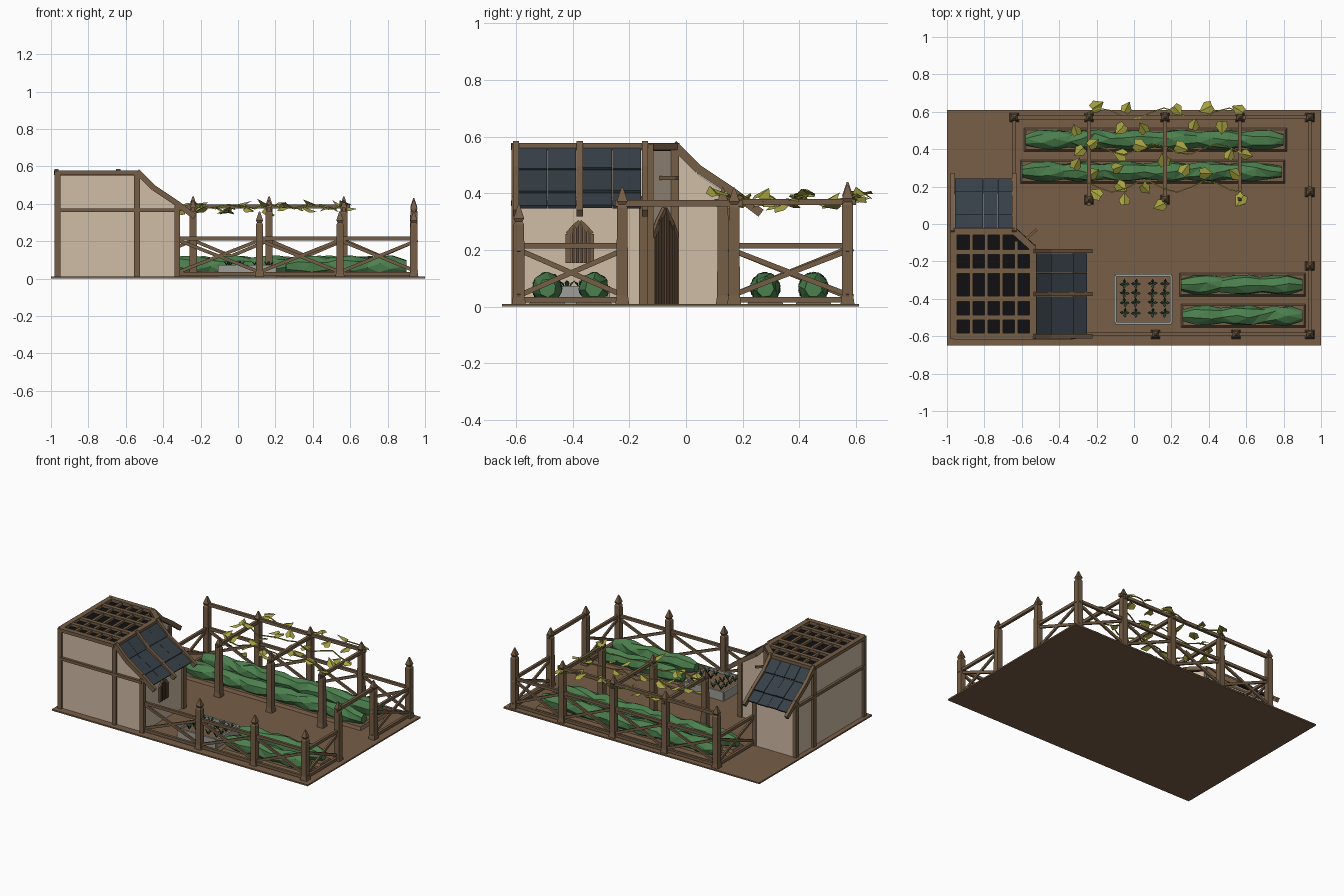
import bpy, bmesh, math, random
from mathutils import Vector as V

if "Cube" in bpy.data.objects:
    bpy.data.objects.remove(bpy.data.objects["Cube"])
random.seed(4)

def mat(name, r, g, b):
    m = bpy.data.materials.new(name)
    m.diffuse_color = [((c / 255 + 0.055) / 1.055) ** 2.4 for c in (r, g, b)] + [1]
    m.use_nodes = True
    m.node_tree.nodes["Principled BSDF"].inputs["Base Color"].default_value = m.diffuse_color
    return m

EARTH = mat("earth brown", 120, 94, 71)
WOOD = mat("timber brown", 117, 94, 70)
DARKWOOD = mat("dark timber", 92, 72, 54)
WALL = mat("plaster beige", 208, 188, 166)
SLATE = mat("slate blue grey", 55, 64, 72)
BLACK = mat("roof black", 16, 16, 18)
LEAF = mat("hedge green", 76, 128, 78)
SPROUT = mat("sprout green", 42, 82, 58)
VINE = mat("vine yellow green", 166, 162, 66)
STONE = mat("planter grey", 158, 158, 152)

def finish(name, bm, m):
    bmesh.ops.recalc_face_normals(bm, faces=bm.faces)
    me = bpy.data.meshes.new(name)
    bm.to_mesh(me)
    bm.free()
    me.materials.append(m)
    ob = bpy.data.objects.new(name, me)
    bpy.context.collection.objects.link(ob)
    return ob

def loft(bm, rings):
    """Skin equal-length rings of points and cap both ends."""
    rs = [[bm.verts.new(p) for p in r] for r in rings]
    n = len(rs[0])
    for a, b in zip(rs, rs[1:]):
        for i in range(n):
            bm.faces.new((a[i], a[(i + 1) % n], b[(i + 1) % n], b[i]))
    bm.faces.new(rs[0][::-1])
    bm.faces.new(rs[-1])

def prism(bm, pts, offset):
    loft(bm, [pts, [V(p) + V(offset) for p in pts]])

def beam(bm, a, b, w=0.02, h=0.02):
    a, b = V(a), V(b)
    d = (b - a).normalized()
    side = d.cross(V((0, 0, 1)))
    side = side.normalized() if side.length > 1e-4 else V((1, 0, 0))
    up = side.cross(d)
    c = [side * (w / 2 * i) + up * (h / 2 * j) for i, j in ((-1, -1), (1, -1), (1, 1), (-1, 1))]
    loft(bm, [[a + p for p in c], [b + p for p in c]])

def beams(name, segs, m=WOOD, w=0.02, h=0.02):
    bm = bmesh.new()
    for a, b in segs:
        beam(bm, a, b, w, h)
    return finish(name, bm, m)

def box(name, x0, x1, y0, y1, z0, z1, m, taper=0):
    bm = bmesh.new()
    ring = lambda t, z: [(x0 + t, y0 + t, z), (x1 - t, y0 + t, z), (x1 - t, y1 - t, z), (x0 + t, y1 - t, z)]
    loft(bm, [ring(0, z0), ring(taper, z1)])
    return finish(name, bm, m)

# Ground
box("ground", -1, 1, -0.65, 0.61, 0, 0.01, EARTH)

# House: tall core with a cut corner, plus two low wings under the slopes
core = [(-0.965, -0.60), (-0.54, -0.60), (-0.54, -0.13), (-0.64, -0.04), (-0.965, -0.04)]
slope = [(0, 0.575), (0.09, 0.485), (0.21, 0.405), (0.31, 0.33)]
bm = bmesh.new()
prism(bm, [(x, y, 0.005) for x, y in core], (0, 0, 0.545))
wing = [(-0.01, 0.005), (-0.01, 0.55)] + [(d, z - 0.02) for d, z in slope[:3]] + [(0.21, 0.005)]
prism(bm, [(-0.535 + d, -0.60, z) for d, z in wing], (0, 0.455, 0))
prism(bm, [(-0.965, -0.045 + d, z) for d, z in wing], (0.32, 0, 0))
finish("house_walls", bm, WALL)

# Flat roof: black plate under a timber grid
bm = bmesh.new()
prism(bm, [(x, y, 0.55) for x, y in core], (0, 0, 0.006))
finish("roof_plate", bm, BLACK)
grid = [((x, -0.60, 0.564), (x, -0.04 if x < -0.65 else -0.09, 0.564)) for x in (-0.87, -0.79, -0.71, -0.63)]
beams("roof_grid_thin", grid, WOOD, 0.018, 0.016)
grid = [((-0.965, y, 0.568), (-0.54, y, 0.568)) for y in (-0.15, -0.25, -0.40, -0.50)]
beams("roof_grid_wide", grid, WOOD, 0.028, 0.018)
rim = list(zip(core, core[1:] + core[:1]))
beams("roof_rim", [((*a, 0.566), (*b, 0.566)) for a, b in rim], WOOD, 0.035, 0.024)

# Timber framing on the walls
corners = core + [(-0.325, -0.60), (-0.325, -0.15), (-0.965, 0.155), (-0.65, 0.155)]
bm = bmesh.new()
for i, (x, y) in enumerate(corners):
    beam(bm, (x, y, 0), (x, y, 0.575 if i < 5 else 0.39), 0.03, 0.03)
Z = 0.365
for a, b in (((-0.965, -0.605), (-0.325, -0.605)), ((-0.97, -0.6), (-0.97, 0.155)), ((-0.965, 0.155), (-0.65, 0.155)),
             ((-0.322, -0.6), (-0.322, -0.15)), ((-0.54, -0.13), (-0.64, -0.04))):
    beam(bm, (*a, Z), (*b, Z), 0.024, 0.02)
beam(bm, (-0.61, -0.11, 0.455), (-0.52, -0.03, 0.455), 0.014, 0.014)
finish("house_frame", bm, WOOD)

# Sloped roofs: rafters and slates following the bent slope
to_front = lambda d, z, t: (-0.54 + d, t, z)
to_back = lambda d, z, t: (t, -0.045 + d, z)
for name, f, rafters, cols in (
        ("side", to_front, (-0.60, -0.375, -0.145), ((-0.59, -0.49), (-0.488, -0.388), (-0.363, -0.262), (-0.26, -0.158))),
        ("back", to_back, (-0.97, -0.64), [(-0.958 + 0.077 * i, -0.883 + 0.077 * i) for i in range(4)])):
    beams(name + "_rafters", [(f(*p, t), f(*q, t)) for t in rafters for p, q in zip(slope, slope[1:])], WOOD, 0.022, 0.03)
    bm = bmesh.new()
    for t0, t1 in cols:
        for (d0, z0), (d1, z1) in zip(slope, slope[1:2] + [slope[2], (0.28, 0.352)]):
            j, t = random.uniform(0, 0.005), (t0 + t1) / 2
            beam(bm, f(d0, z0 - 0.008, t), f(d1 + 0.005, z1 - 0.002 + j, t), t1 - t0, 0.012)
    finish(name + "_slates", bm, SLATE)

# Pointed door and window made of slats
def pointed(name, origin, u, width, height, slats):
    o, u = V(origin), V(u).normalized()
    n = u.cross(V((0, 0, 1)))
    up = lambda s: V((0, 0, height * (0.7 + 0.3 * (1 - abs(s)) ** 0.8)))
    bm = bmesh.new()
    for i in range(slats):
        s0, s1 = (2 * i / slats - 1) * 0.97, (2 * (i + 1) / slats - 1) * 0.97
        p, q = o + u * (s0 * width / 2), o + u * (s1 * width / 2 - 0.002)
        prism(bm, [p, q, q + up(s1), p + up(s0)], n * (0.012 + 0.006 * (i % 2)))
    finish(name + "_slats", bm, DARKWOOD)
    bm = bmesh.new()
    pts = [o + u * (s * width / 2) + n * 0.01 + k * up(s) for s, k in ((-1, 0), (-1, 1), (-0.5, 1), (0, 1), (0.5, 1), (1, 1), (1, 0))]
    for a, b in zip(pts, pts[1:]):
        beam(bm, a, b, 0.014, 0.016)
    finish(name + "_frame", bm, WOOD)

pointed("door", (-0.588, -0.083, 0.01), (-0.74, 0.67, 0), 0.125, 0.335, 6)
pointed("window", (-0.33, -0.375, 0.155), (0, 1, 0), 0.085, 0.145, 6)

# Posts with a notched neck and pointed tip
back_x = (-0.64, -0.24, 0.166, 0.566)
posts = [(0.115, -0.59, 0.36), (0.545, -0.59, 0.36), (0.94, -0.59, 0.36), (0.94, -0.225, 0.42), (0.94, 0.17, 0.42), (0.94, 0.57, 0.43)]
posts += [(x, 0.57, 0.44) for x in back_x] + [(x, 0.13, 0.42) for x in back_x[1:]]
bm = bmesh.new()
for x, y, h in posts:
    prof = [(0.026, 0), (0.02, 0.04), (0.019, h - 0.07), (0.013, h - 0.06), (0.019, h - 0.048), (0.003, h)]
    loft(bm, [[(x + i * r, y + j * r, z) for i, j in ((-1, -1), (1, -1), (1, 1), (-1, 1))] for r, z in prof])
finish("posts", bm, WOOD)

# Fence panels: two rails and a cross brace
runs = [((-0.32, -0.59), (0.115, -0.59)), ((0.115, -0.59), (0.545, -0.59)), ((0.545, -0.59), (0.96, -0.59)),
        ((0.94, -0.60), (0.94, -0.21)), ((0.94, 0.15), (0.94, 0.59)), ((-0.64, 0.15), (-0.64, 0.57))]
runs += [((a, 0.57), (b, 0.57)) for a, b in zip(back_x, back_x[1:] + (0.96,))]
rails, braces = [], []
for a, b in runs:
    rails += [((*a, z), (*b, z)) for z in (0.025, 0.215)]
    braces += [((*a, 0.035), (*b, 0.205)), ((*a, 0.205), (*b, 0.035))]
beams("fence_rails", rails, WOOD, 0.018, 0.02)
beams("fence_braces", braces, WOOD, 0.012, 0.018)

# Gate lintel and pergola beams
beams("gate_lintel", [((0.94, -0.25, 0.365), (0.94, 0.20, 0.365))], WOOD, 0.02, 0.022)
beams("pergola_beams", [((x, 0.10, 0.37), (x, 0.60, 0.37)) for x in back_x[1:]]
      + [((-0.66, 0.57, 0.385), (0.60, 0.57, 0.385))], WOOD, 0.02, 0.022)

# Vine stems and folded leaves
spots = [(-.20, .63), (-.04, .62), (.23, .61), (.39, .62), (.56, .61), (-.31, .50), (-.07, .51), (.05, .51), (.32, .53), (.47, .52),
         (-.22, .43), (-.29, .39), (-.07, .37), (.03, .42), (.16, .34), (.25, .41), (.51, .37), (.60, .37), (-.31, .32), (-.22, .27),
         (-.09, .30), (.27, .29), (.38, .27), (.54, .27), (-.20, .16), (-.07, .20), (-.05, .13), (.06, .19), (.14, .10), (.57, .13)]
bm = bmesh.new()
for x, y in spots:
    c = V((x, y, random.uniform(0.36, 0.41)))
    a, tilt, s = random.uniform(0, 6.28), random.uniform(-0.5, 0.5), random.uniform(0.034, 0.044)
    u, v = V((math.cos(a), math.sin(a), tilt)), V((-math.sin(a), math.cos(a), 0.2))
    tip = [bm.verts.new(c + u * (i * s) + v * (j * s) - V((0, 0, abs(j) * 0.015)))
           for i, j in ((-0.7, 0), (-0.8, 0.6), (0, 0.85), (1.1, 0), (0, -0.85), (-0.8, -0.6))]
    bm.faces.new((tip[0], tip[1], tip[2], tip[3]))
    bm.faces.new((tip[0], tip[3], tip[4], tip[5]))
finish("vine_leaves", bm, VINE)
stems = []
for y, ph in ((0.59, 0), (0.40, 1), (0.20, 2)):
    pts = [(-0.26 + 0.07 * i, y + 0.03 * math.sin(i * 1.3 + ph), 0.385 + 0.012 * math.sin(i * 2 + ph)) for i in range(13)]
    stems += list(zip(pts, pts[1:]))
beams("vine_stems", stems, VINE, 0.006, 0.006)

# Hedge rows on low soil mounds
def hedge(name, x0, x1, y):
    box(name + "_soil", x0 - 0.01, x1 + 0.02, y - 0.065, y + 0.065, 0.005, 0.03, EARTH, 0.012)
    n = round((x1 - x0) / 0.075)
    rings = []
    for i in range(n + 1):
        r = 0.6 if i in (0, n) else (0.8, 1, 1.05)[i % 3]
        x = x0 + (x1 - x0) * i / n
        tw = random.uniform(0, 0.9)
        rings.append([(x + (random.uniform(-0.015, 0.015) if 0 < i < n else 0), y + 0.052 * r * math.cos(tw + k * math.tau / 7),
                       0.066 + 0.055 * r * math.sin(tw + k * math.tau / 7)) for k in range(7)])
    bm = bmesh.new()
    loft(bm, rings)
    bmesh.ops.triangulate(bm, faces=bm.faces)
    finish(name, bm, LEAF)

hedge("hedge_back", -0.58, 0.80, 0.45)
hedge("hedge_middle", -0.60, 0.79, 0.28)
hedge("hedge_front_inner", 0.25, 0.90, -0.325)
hedge("hedge_front_outer", 0.26, 0.90, -0.49)

# Stone planter with rows of star sprouts
ring = [(-0.1, -0.53), (0.2, -0.53), (0.2, -0.275), (-0.1, -0.275)]
beams("planter_walls", [((*a, 0.038), (*b, 0.038)) for a, b in zip(ring, ring[1:] + ring[:1])], STONE, 0.014, 0.07)
box("planter_soil", -0.1, 0.2, -0.53, -0.275, 0.005, 0.055, EARTH)
bm = bmesh.new()
for x in (-0.05, 0.01, 0.10, 0.165):
    for y in (-0.32, -0.37, -0.42, -0.475):
        for k in range(4):
            a = k * math.pi / 2 + random.uniform(-0.2, 0.2)
            d, s = V((math.cos(a), math.sin(a), 0)), V((-math.sin(a), math.cos(a), 0)) * 0.007
            c = V((x, y, 0.056))
            m = c + d * 0.014 + V((0, 0, 0.028))
            bm.faces.new([bm.verts.new(p) for p in (c, m + s, c + d * 0.028 + V((0, 0, 0.036)), m - s)])
finish("sprouts", bm, SPROUT)
